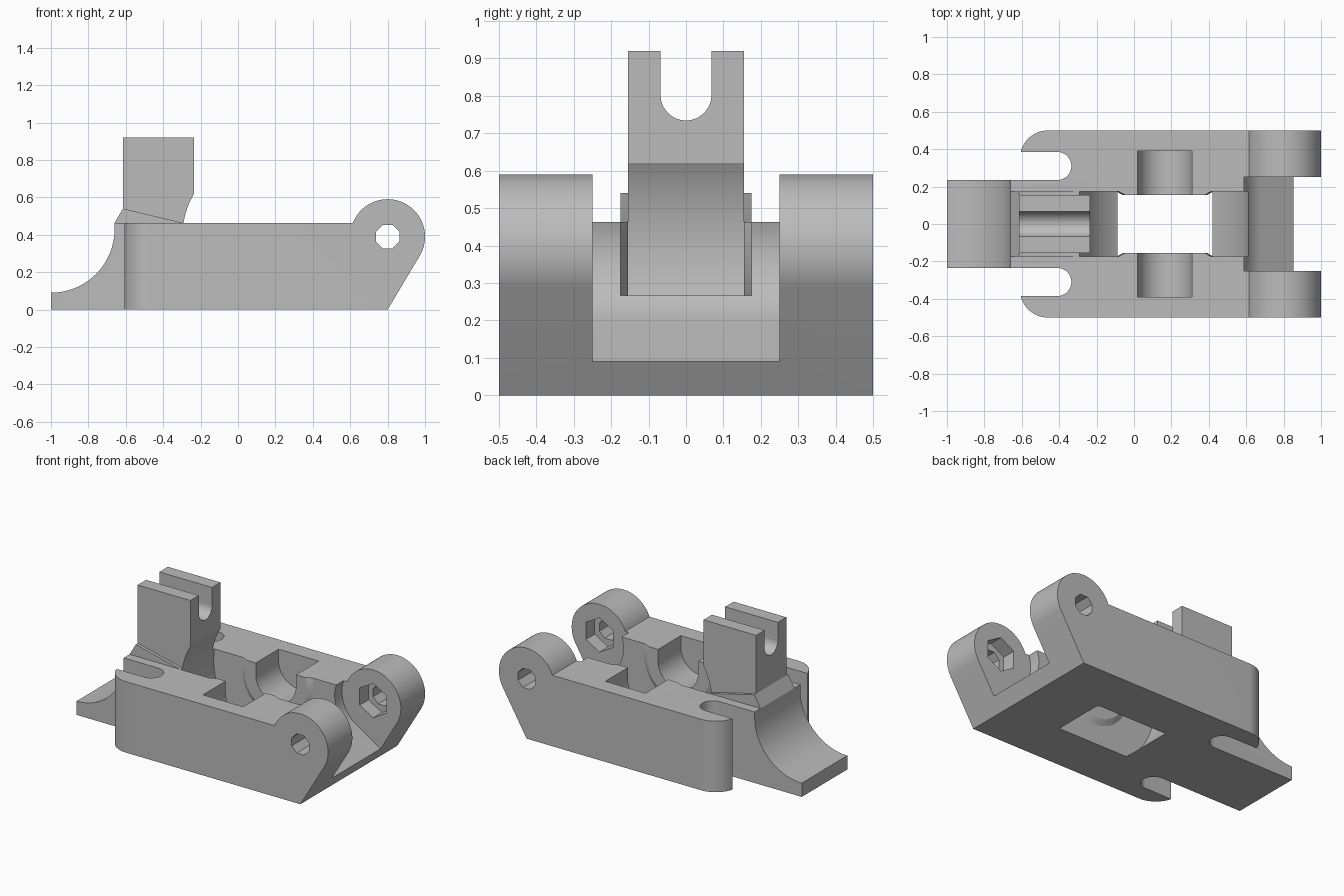
import bpy, bmesh
from math import sin, cos, radians

cube = bpy.data.objects.get("Cube")
if cube:
    bpy.data.objects.remove(cube, do_unlink=True)

grey = bpy.data.materials.new("mid grey")
grey.use_nodes = True
grey.diffuse_color = (0.5, 0.5, 0.5, 1)
grey.node_tree.nodes["Principled BSDF"].inputs["Base Color"].default_value = (0.5, 0.5, 0.5, 1)


def arc(cx, cy, r, start, end, steps=32):
    angles = [radians(start + (end - start) * i / steps) for i in range(steps + 1)]
    return [(cx + r * cos(a), cy + r * sin(a)) for a in angles]


def ring(cx, cy, r, sides, turn=0):
    return arc(cx, cy, r, turn, turn + 360, sides)[:-1]


def loft(name, axis, sections):
    """Solid through equal-length outlines, each given as (position on axis, points)."""
    place = {"x": lambda a, b, t: (t, a, b),
             "y": lambda a, b, t: (a, t, b),
             "z": lambda a, b, t: (a, b, t)}[axis]
    bm = bmesh.new()
    loops = [[bm.verts.new(place(a, b, t)) for a, b in pts] for t, pts in sections]
    for low, high in zip(loops, loops[1:]):
        for i in range(len(low)):
            j = (i + 1) % len(low)
            bm.faces.new((low[i], low[j], high[j], high[i]))
    bm.faces.new(loops[0])
    bm.faces.new(loops[-1])
    bmesh.ops.recalc_face_normals(bm, faces=bm.faces)
    mesh = bpy.data.meshes.new(name)
    bm.to_mesh(mesh)
    bm.free()
    mesh.materials.append(grey)
    obj = bpy.data.objects.new(name, mesh)
    bpy.context.collection.objects.link(obj)
    return obj


def prism(name, axis, pts, lo, hi):
    return loft(name, axis, [(lo, pts), (hi, pts)])


def combine(target, tool, operation):
    mod = target.modifiers.new("combine", "BOOLEAN")
    mod.object, mod.operation, mod.solver = tool, operation, "EXACT"
    bpy.context.view_layer.objects.active = target
    bpy.ops.object.modifier_apply(modifier=mod.name)
    bpy.data.objects.remove(tool, do_unlink=True)


TOP = 0.463
EAR_X, EAR_Z = 0.8, 0.39
HUB_X, HUB_Z = 0.165, 0.387

# Base: side profile with scooped tongue and round ears
side = [(-1, 0), (-1, 0.09)]
side += arc(-1, 0.43, 0.34, -90, 0)[1:]
side += [(-0.66, TOP)]
side += arc(EAR_X, EAR_Z, 0.2, 158.6, -30.85, 48)
side += [(0.8, 0)]
base = prism("base", "y", side, -0.5, 0.5)

# Plan outline trims the tongue, end slots and rounded cheeks
half = [(-1.1, 0.235)] + arc(-0.41, 0.31, 0.075, -90, 90, 24)
half += arc(-0.46, 0.35, 0.15, 166, 90, 16) + [(1.1, 0.5)]
plan = half + [(x, -y) for x, y in reversed(half)]
combine(base, prism("plan_trim", "z", plan, -0.2, 1.2), "INTERSECT")

# Gap between the ears, with a sloping floor
gap = arc(EAR_X, EAR_Z, 0.225, 110, 237.6, 40) + [(1.2, -0.13), (1.2, 1), (0.72, 1)]
combine(base, prism("ear_gap", "y", gap, -0.25, 0.25), "DIFFERENCE")

# Upright post on a wedge-shaped foot
foot = [(-0.65, 0.4), (-0.66, TOP), (-0.615, 0.54), (-0.28, 0.46), (-0.28, 0.4)]
combine(base, prism("post_foot", "y", foot, -0.175, 0.175), "UNION")
post = [(-0.615, 0.35), (-0.615, 0.92), (-0.235, 0.92), (-0.235, 0.35)]
combine(base, prism("post", "y", post, -0.155, 0.155), "UNION")
notch = arc(0, 0.802, 0.068, 180, 360) + [(0.068, 1), (-0.068, 1)]
combine(base, prism("post_notch", "x", notch, -0.8, -0.1), "DIFFERENCE")

# Wheel well, leaving a chamfered boss on each wall
well = prism("wheel_well", "y", ring(HUB_X, HUB_Z, 0.463, 128), -0.175, 0.175)
for s in (-1, 1):
    boss = loft("boss", "y", [(s * 0.155, ring(HUB_X, HUB_Z, 0.225, 64)),
                              (s * 0.195, ring(HUB_X, HUB_Z, 0.295, 64))])
    combine(well, boss, "DIFFERENCE")
combine(base, well, "DIFFERENCE")

# Open-topped axle seat
seat = arc(HUB_X, HUB_Z, 0.145, 180, 360) + [(HUB_X + 0.145, 0.7), (HUB_X - 0.145, 0.7)]
combine(base, prism("axle_seat", "y", seat, -0.39, 0.39), "DIFFERENCE")

# Pin hole and hexagonal pockets in the ears
combine(base, prism("pin_hole", "y", ring(EAR_X, EAR_Z, 0.068, 8, 22.5), -0.6, 0.6), "DIFFERENCE")
combine(base, prism("hex_pocket", "y", ring(EAR_X, EAR_Z, 0.112, 6, 30), -0.34, 0.34), "DIFFERENCE")

base.name = "clamp_body"
bpy.ops.object.select_all(action="DESELECT")
base.select_set(True)
bpy.context.view_layer.objects.active = base
bpy.ops.object.shade_smooth_by_angle(angle=radians(25))
